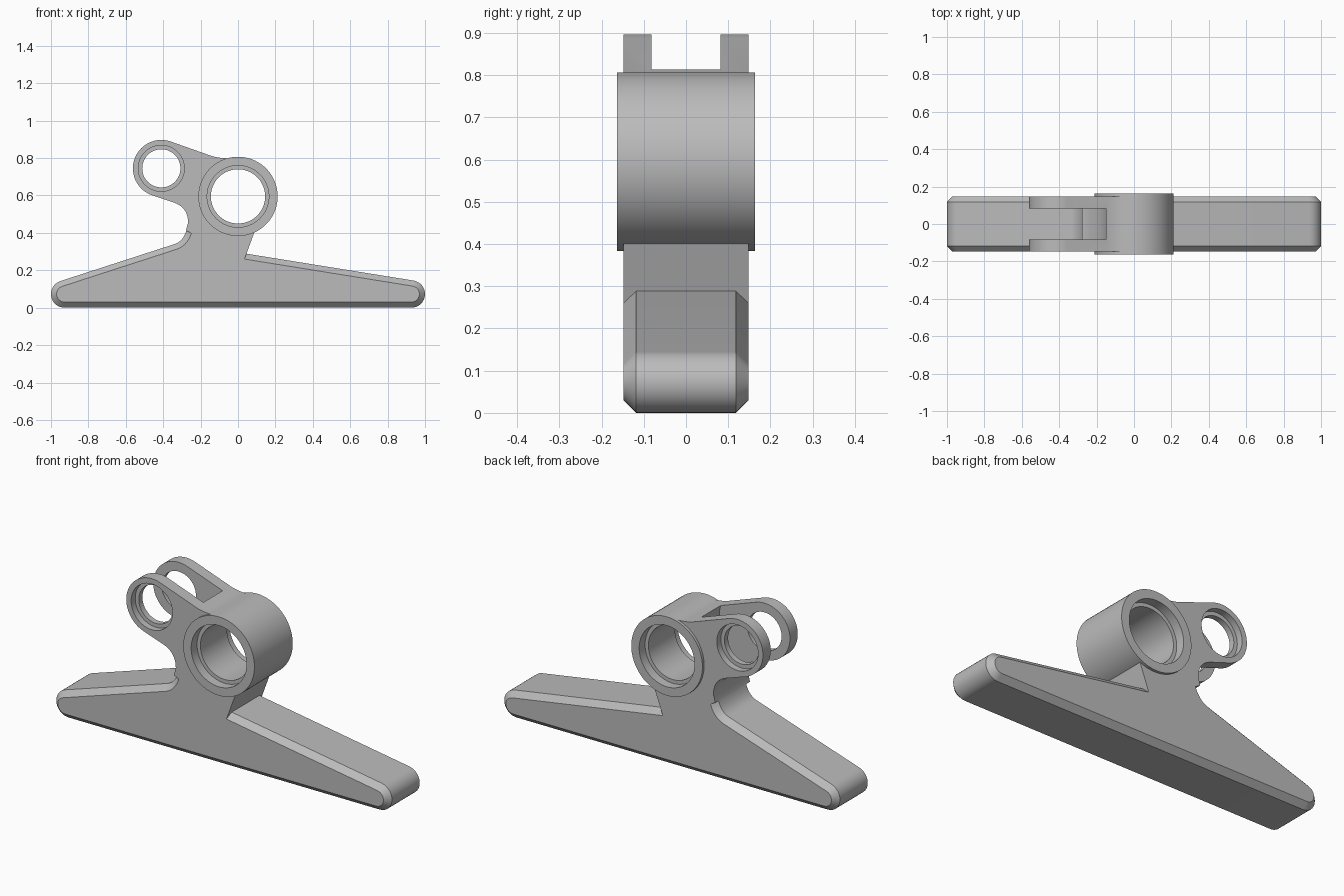
import bpy, bmesh, math
from mathutils import Vector, Matrix

cube = bpy.data.objects.get("Cube")
if cube:
    bpy.data.objects.remove(cube, do_unlink=True)

grey = bpy.data.materials.new("plain grey")
grey.use_nodes = True
grey.diffuse_color = (0.5, 0.5, 0.5, 1)
grey.node_tree.nodes["Principled BSDF"].inputs["Base Color"].default_value = (0.5, 0.5, 0.5, 1)

HALF = 0.148            # half thickness of the body
CHAMFER = 0.03
BORE = (0, 0.595)       # main bore centre (x, z)
EYE = (-0.41, 0.745)    # fork eye centre (x, z)


def arc(cx, cz, r, a0, a1, n):
    angles = [math.radians(a0 + (a1 - a0) * i / n) for i in range(n + 1)]
    return [(cx + r * math.cos(a), cz + r * math.sin(a)) for a in angles]


def bend(p0, c, p1, n=10):
    p0, c, p1 = Vector(p0), Vector(c), Vector(p1)
    ts = [i / n for i in range(n + 1)]
    return [tuple(p0 * (1 - t) ** 2 + c * 2 * t * (1 - t) + p1 * t * t) for t in ts]


def inset(pts, d):
    """Offset a counter-clockwise outline inwards."""
    out = []
    for i, p in enumerate(pts):
        p = Vector(p)
        e1 = (p - Vector(pts[i - 1])).normalized()
        e2 = (Vector(pts[(i + 1) % len(pts)]) - p).normalized()
        n1, n2 = Vector((-e1.y, e1.x)), Vector((-e2.y, e2.x))
        out.append(tuple(p + (n1 + n2) * d / (1 + n1.dot(n2))))
    return out


def loft(name, sections):
    """Solid through matching outlines, each given as (y, outline)."""
    bm = bmesh.new()
    rings = [[bm.verts.new((x, y, z)) for x, z in pts] for y, pts in sections]
    for a, b in zip(rings, rings[1:]):
        for i in range(len(a)):
            bm.faces.new((a[i - 1], a[i], b[i], b[i - 1]))
    bm.faces.new(rings[0])
    bm.faces.new(rings[-1])
    bmesh.ops.recalc_face_normals(bm, faces=bm.faces)
    return finish(name, bm)


def cylinder(name, centre, r, y0, y1):
    bm = bmesh.new()
    place = Matrix.Translation((centre[0], (y0 + y1) / 2, centre[1])) @ Matrix.Rotation(math.pi / 2, 4, "X")
    bmesh.ops.create_cone(bm, cap_ends=True, segments=72, radius1=r, radius2=r,
                          depth=y1 - y0, matrix=place)
    return finish(name, bm)


def finish(name, bm):
    mesh = bpy.data.meshes.new(name)
    bm.to_mesh(mesh)
    bm.free()
    mesh.materials.append(grey)
    ob = bpy.data.objects.new(name, mesh)
    bpy.context.collection.objects.link(ob)
    return ob


def combine(target, tool, operation):
    mod = target.modifiers.new(operation.lower(), "BOOLEAN")
    mod.operation, mod.object, mod.solver = operation, tool, "EXACT"
    bpy.context.view_layer.objects.active = target
    bpy.ops.object.modifier_apply(modifier=mod.name)
    bpy.data.objects.remove(tool, do_unlink=True)


# Chamfered base with rounded ends
base_outline = arc(0.927, 0.073, 0.073, -90, 80.8, 16)
base_outline += [(0, 0.296), (-0.05, 0.4), (-0.1, 0.47), (-0.262, 0.47)]
base_outline += bend((-0.272, 0.425), (-0.29, 0.355), (-0.34, 0.34))
base_outline += arc(-0.927, 0.073, 0.073, 107.7, 270, 16)
edge_outline = inset(base_outline, CHAMFER)
stand = loft("pivot_stand", [(-HALF, edge_outline), (CHAMFER - HALF, base_outline),
                             (HALF - CHAMFER, base_outline), (HALF, edge_outline)])

# Neck and fork arm
neck_outline = [(0.033, 0.255), (0.09, 0.41), (0.09, 0.6), (0, 0.78),
                (-0.05, 0.798), (-0.1, 0.802), (-0.135, 0.809)]
neck_outline += arc(*EYE, 0.152, 69.6, 251.6, 36)
neck_outline += bend((-0.345, 0.563), (-0.267, 0.537), (-0.267, 0.455))
neck_outline += [(-0.278, 0.413), (-0.257, 0.402), (-0.23, 0.38), (-0.2, 0.3)]
neck = loft("neck", [(-HALF, neck_outline), (HALF, neck_outline)])
combine(stand, neck, "UNION")

# Barrel
combine(stand, cylinder("barrel", BORE, 0.212, -0.163, 0.163), "UNION")

# Slot between the fork plates
combine(stand, cylinder("fork_slot", EYE, 0.27, -0.082, 0.082), "DIFFERENCE")

# Through holes, then a counterbore on each side
for centre, hole, wide, face, depth in ((BORE, 0.145, 0.165, 0.163, 0.05),
                                        (EYE, 0.102, 0.123, HALF, 0.035)):
    combine(stand, cylinder("hole", centre, hole, -0.3, 0.3), "DIFFERENCE")
    for y0, y1 in ((-0.3, depth - face), (face - depth, 0.3)):
        combine(stand, cylinder("counterbore", centre, wide, y0, y1), "DIFFERENCE")

# Smooth curved walls, keep edges crisp
bpy.ops.object.select_all(action="DESELECT")
stand.select_set(True)
bpy.context.view_layer.objects.active = stand
bpy.ops.object.shade_smooth_by_angle(angle=math.radians(25))
